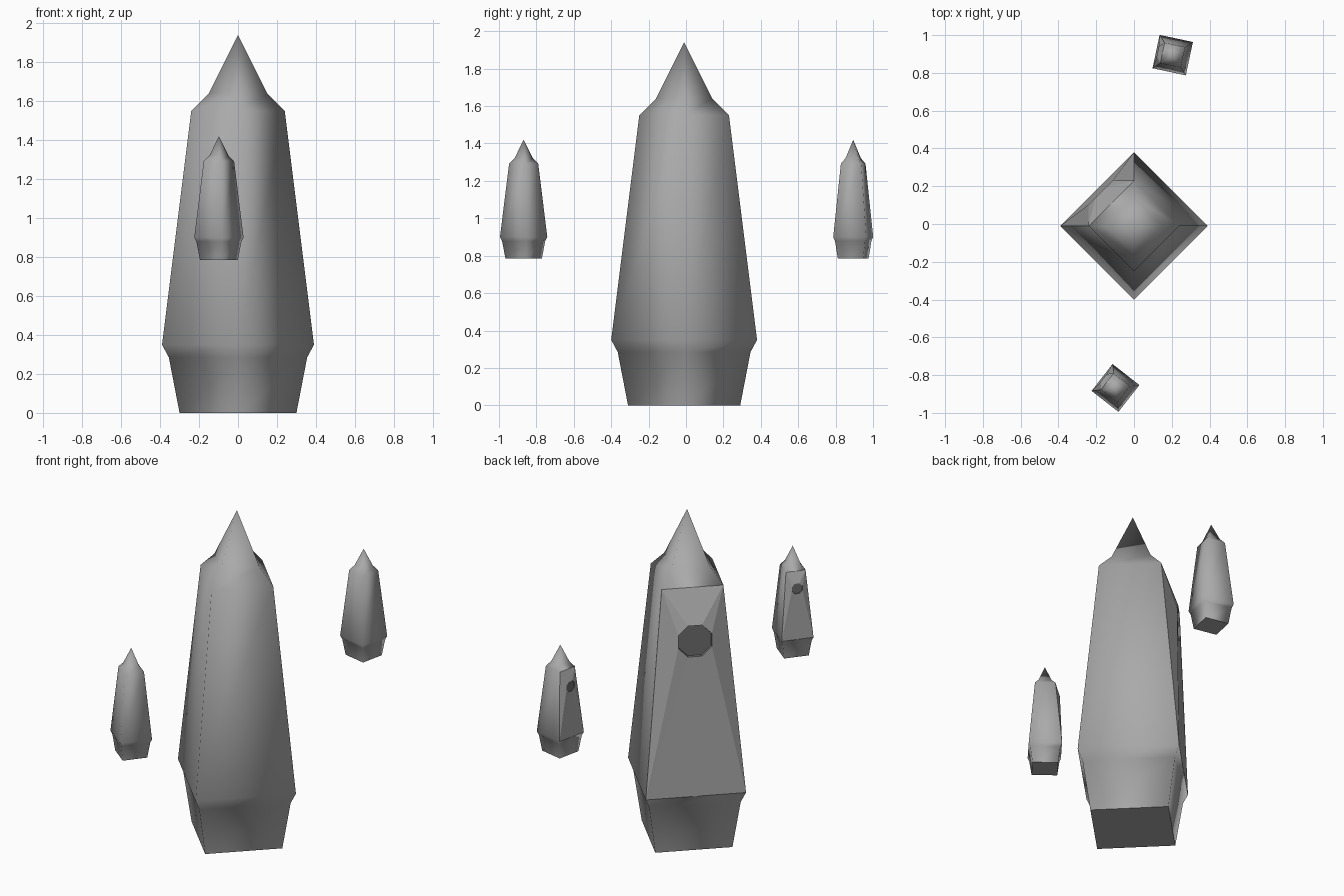
import bpy, bmesh, math
from mathutils import Vector

cube = bpy.data.objects.get("Cube")
if cube:
    bpy.data.objects.remove(cube, do_unlink=True)


def material(name, value):
    m = bpy.data.materials.new(name)
    m.use_nodes = True
    col = (value, value, value, 1)
    m.diffuse_color = col
    m.node_tree.nodes["Principled BSDF"].inputs["Base Color"].default_value = col
    return m


STONE = material("grey stone", 0.4)
DARK = material("dark grey port", 0.16)

# Corner radius and height of each four-sided ring, bottom to top
PROFILE = [(0.30, 0.0), (0.355, 0.285), (0.39, 0.35), (0.24, 1.55), (0.15, 1.64)]
TIP = 1.94
BELT, SHOULDER = 2, 3          # rings bounding the tall shaft
PORT_Z, PORT_R, PORT_D = 1.265, 0.1, 0.25


def crystal_tower(name, location, scale, turn):
    bm = bmesh.new()

    # Shaft rings with corners on the axes
    rings = [[bm.verts.new((r * math.cos(k * math.pi / 2), r * math.sin(k * math.pi / 2), z))
              for k in range(4)] for r, z in PROFILE]
    for i, (low, high) in enumerate(zip(rings, rings[1:])):
        for k in range(4):
            if i == BELT and k == 1:
                continue       # left open for the raised panel
            n = (k + 1) % 4
            bm.faces.new((low[k], low[n], high[n], high[k])).smooth = True

    # Pointed tip and flat base
    tip = bm.verts.new((0, 0, TIP))
    for k in range(4):
        bm.faces.new((rings[-1][k], rings[-1][(k + 1) % 4], tip)).smooth = True
    base = bm.faces.new(rings[0][::-1])

    # Raised panel: the open side drawn out to an octagonal port
    out = Vector((-1, 1, 0)).normalized()
    side = Vector((-1, -1, 0)).normalized()

    def octagon(radius, depth):
        pts = []
        for j in range(8):
            a = math.radians(22.5 + 45 * j)
            p = out * depth + side * radius * math.cos(a)
            p.z = PORT_Z + radius * math.sin(a)
            pts.append(bm.verts.new(p))
        return pts

    port = octagon(PORT_R, PORT_D)
    corners = [rings[SHOULDER][2], rings[SHOULDER][1], rings[BELT][1], rings[BELT][2]]
    panel = []
    for c in range(4):
        a, b = port[2 * c], port[2 * c + 1]
        nxt = port[(2 * c + 2) % 8]
        panel.append(bm.faces.new((corners[c], b, a)))
        panel.append(bm.faces.new((corners[c], corners[(c + 1) % 4], nxt, b)))

    # Shallow dark recess inside the port
    floor = octagon(PORT_R * 0.97, PORT_D - 0.012)
    for j in range(8):
        n = (j + 1) % 8
        bm.faces.new((port[j], port[n], floor[n], floor[j])).material_index = 1
    bm.faces.new(floor).material_index = 1

    # Crisp borders round the base and the panel
    for f in [base] + panel:
        for e in f.edges:
            e.smooth = False

    bmesh.ops.recalc_face_normals(bm, faces=bm.faces)
    mesh = bpy.data.meshes.new(name)
    bm.to_mesh(mesh)
    bm.free()
    mesh.materials.append(STONE)
    mesh.materials.append(DARK)
    ob = bpy.data.objects.new(name, mesh)
    ob.location = location
    ob.scale = (scale,) * 3
    ob.rotation_euler.z = math.radians(turn)
    bpy.context.collection.objects.link(ob)


# One large tower and two small floating ones
crystal_tower("main_tower", (0, -0.01, 0), 1.0, 0)
crystal_tower("front_small_tower", (-0.098, -0.868, 0.785), 0.327, 7)
crystal_tower("back_small_tower", (0.205, 0.894, 0.785), 0.327, 33)
